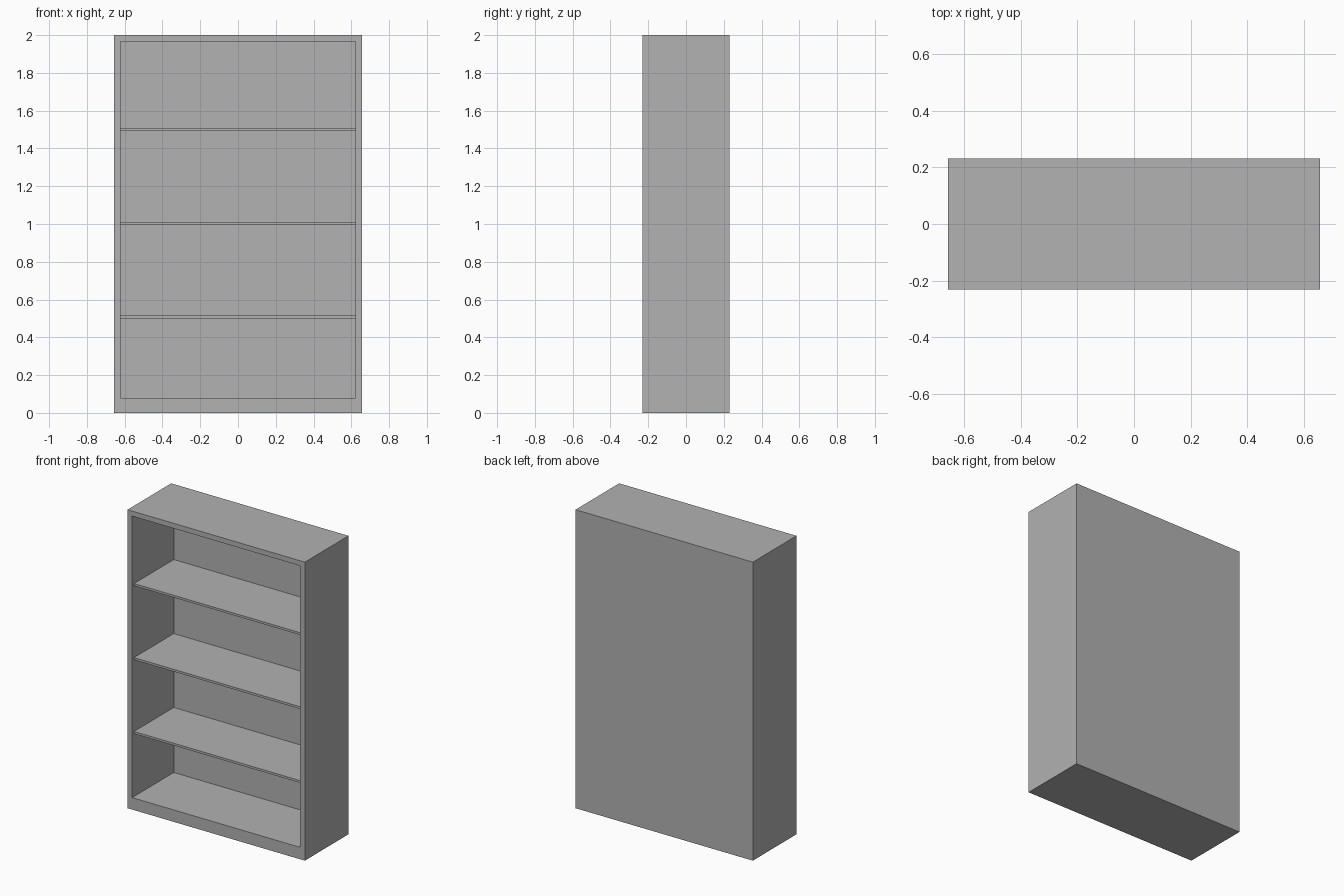
import bpy
import bmesh
from mathutils import Matrix, Vector

WIDTH, DEPTH, HEIGHT = 1.314, 0.462, 2.0
WALL, BACK, PLINTH = 0.034, 0.021, 0.08
SHELF_THICK, SHELF_SETBACK = 0.015, 0.02

default = bpy.data.objects.get("Cube")
if default:
    bpy.data.objects.remove(default, do_unlink=True)

# Single grey finish
grey = bpy.data.materials.new("plain grey")
grey.use_nodes = True
colour = (0.445, 0.445, 0.445, 1)
grey.diffuse_color = colour
grey.node_tree.nodes["Principled BSDF"].inputs["Base Color"].default_value = colour


def box(size, centre):
    bm = bmesh.new()
    bmesh.ops.create_cube(bm, size=1)
    bm.transform(Matrix.Translation(centre) @ Matrix.Diagonal((*size, 1)))
    return bm


def finish(bm, name):
    bmesh.ops.recalc_face_normals(bm, faces=bm.faces)
    mesh = bpy.data.meshes.new(name)
    bm.to_mesh(mesh)
    bm.free()
    mesh.materials.append(grey)
    obj = bpy.data.objects.new(name, mesh)
    bpy.context.collection.objects.link(obj)


# Cabinet: a box whose front is inset and pushed back to the rear panel
bm = box((WIDTH, DEPTH, HEIGHT), (0, 0, HEIGHT / 2))
bm.normal_update()
front = min(bm.faces, key=lambda f: f.calc_center_median().y)
bmesh.ops.inset_region(bm, faces=[front], thickness=WALL, use_even_offset=True)
for v in front.verts:
    if v.co.z < HEIGHT / 2:
        v.co.z = PLINTH
pushed = bmesh.ops.extrude_discrete_faces(bm, faces=[front])["faces"][0]
bmesh.ops.translate(bm, verts=pushed.verts, vec=Vector((0, DEPTH - BACK, 0)))
finish(bm, "cabinet_frame")

# Three thin shelves, set back slightly from the front edge
shelf_depth = DEPTH - BACK - SHELF_SETBACK
shelf_y = (SHELF_SETBACK - BACK) / 2
for name, z in (("lower", 0.508), ("middle", 1.003), ("upper", 1.499)):
    size = (WIDTH - 2 * WALL, shelf_depth, SHELF_THICK)
    finish(box(size, (0, shelf_y, z)), name + "_shelf")
